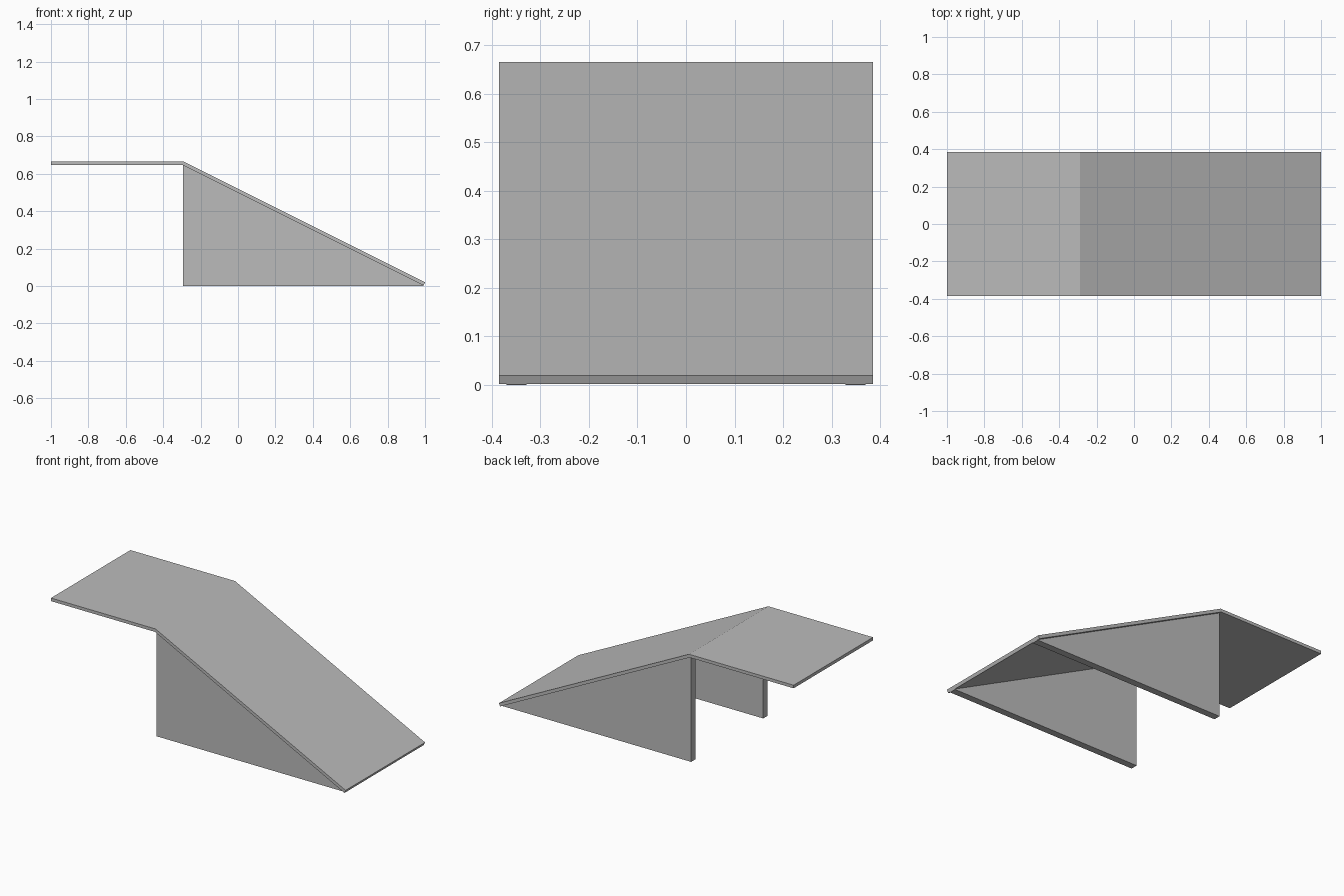
import bpy
import bmesh

cube = bpy.data.objects.get("Cube")
if cube:
    bpy.data.objects.remove(cube, do_unlink=True)

HALF_WIDTH = 0.385
INSET = 0.015
WALL = 0.042

grey = bpy.data.materials.new("plain grey")
grey.use_nodes = True
colour = (0.5, 0.5, 0.5, 1)
grey.diffuse_color = colour
grey.node_tree.nodes["Principled BSDF"].inputs["Base Color"].default_value = colour


def extrude_profile(name, profile, y0, y1):
    """Extrude a closed x-z outline from y0 to y1."""
    bm = bmesh.new()
    face = bm.faces.new([bm.verts.new((x, y0, z)) for x, z in profile])
    ext = bmesh.ops.extrude_face_region(bm, geom=[face])
    moved = [v for v in ext["geom"] if isinstance(v, bmesh.types.BMVert)]
    bmesh.ops.translate(bm, verts=moved, vec=(0, y1 - y0, 0))
    bmesh.ops.recalc_face_normals(bm, faces=bm.faces)
    mesh = bpy.data.meshes.new(name)
    bm.to_mesh(mesh)
    bm.free()
    mesh.materials.append(grey)
    obj = bpy.data.objects.new(name, mesh)
    bpy.context.collection.objects.link(obj)
    return obj


# Bent deck: level platform running into the sloping ramp
platform_end, bend_top, bend_low = -1, -0.29, -0.294
top, under = 0.665, 0.646
deck = [(platform_end, under), (platform_end, top), (bend_top, top),
        (1, 0.02), (0.992, 0.002), (bend_low, under)]
extrude_profile("ramp_deck", deck, -HALF_WIDTH, HALF_WIDTH)

# Triangular side walls under the slope, set in slightly from the deck edges
wall = [(bend_low, 0), (bend_low, under), (0.992, 0.002), (0.99, 0)]
outer = HALF_WIDTH - INSET
for side, name in ((-1, "front_wall"), (1, "back_wall")):
    extrude_profile(name, wall, side * outer, side * (outer - WALL))
